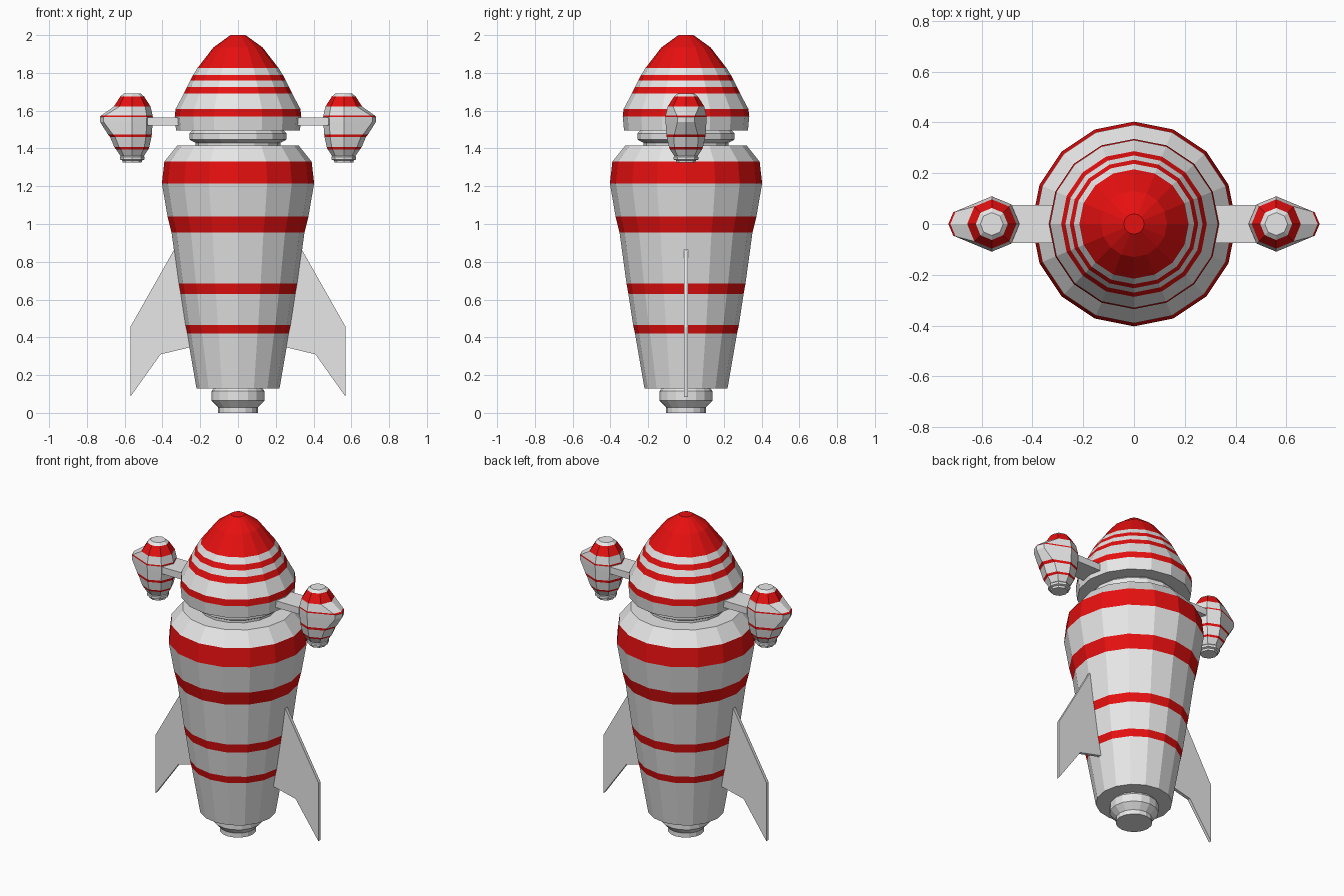
import bpy, bmesh, math

if "Cube" in bpy.data.objects:
    bpy.data.objects.remove(bpy.data.objects["Cube"], do_unlink=True)


def make_material(name, colour):
    mat = bpy.data.materials.new(name)
    mat.use_nodes = True
    mat.diffuse_color = colour
    mat.node_tree.nodes["Principled BSDF"].inputs["Base Color"].default_value = colour
    return mat


GREY, RED = 0, 1
MATERIALS = [make_material("light_grey", (0.8, 0.8, 0.8, 1)),
             make_material("red", (0.8, 0.005, 0.005, 1))]


def finish(name, bm):
    bmesh.ops.recalc_face_normals(bm, faces=bm.faces)
    mesh = bpy.data.meshes.new(name)
    bm.to_mesh(mesh)
    bm.free()
    for mat in MATERIALS:
        mesh.materials.append(mat)
    obj = bpy.data.objects.new(name, mesh)
    bpy.context.collection.objects.link(obj)
    return obj


def lathe(name, rings, sides, centre_x=0, facing=1):
    """Rings are (z, radius, colour of the band above, optional outward bulge)."""
    bm = bmesh.new()
    loops = []
    for z, r, _, *bulge in rings:
        extra = bulge[0] if bulge else 0
        loop = []
        for i in range(sides):
            a = math.tau * i / sides
            x, y = r * math.cos(a), r * math.sin(a)
            # Draw the three outer corners out into a narrow nose
            if i == 0:
                x += extra
            elif i in (1, sides - 1):
                x += extra * 1.2
                y -= math.copysign(extra * 0.5, y)
            loop.append(bm.verts.new((centre_x + facing * x, y, z)))
        loops.append(loop)
    for (low, high), ring in zip(zip(loops, loops[1:]), rings):
        for i in range(sides):
            j = (i + 1) % sides
            bm.faces.new((low[i], low[j], high[j], high[i])).material_index = ring[2]
    bm.faces.new(loops[0][::-1]).material_index = rings[0][2]
    bm.faces.new(loops[-1]).material_index = rings[-1][2]
    return finish(name, bm)


def slab(name, outline, thickness, facing):
    """Extrude an x-z outline evenly about y = 0."""
    bm = bmesh.new()
    verts = [bm.verts.new((facing * x, -thickness / 2, z)) for x, z in outline]
    face = bm.faces.new(verts)
    new = bmesh.ops.extrude_face_region(bm, geom=[face])["geom"]
    moved = [v for v in new if isinstance(v, bmesh.types.BMVert)]
    bmesh.ops.translate(bm, verts=moved, vec=(0, thickness, 0))
    return finish(name, bm)


# Hull, nose, neck and main nozzle
lathe("hull", [
    (0.13, 0.22, GREY), (0.42, 0.27, RED), (0.465, 0.28, GREY),
    (0.63, 0.305, RED), (0.685, 0.315, GREY), (0.955, 0.352, RED),
    (1.04, 0.373, GREY), (1.215, 0.403, RED), (1.33, 0.39, GREY),
    (1.415, 0.322, GREY)], 16)
lathe("nose", [
    (1.495, 0.328, GREY), (1.57, 0.335, RED), (1.61, 0.33, GREY),
    (1.69, 0.287, RED), (1.725, 0.27, GREY), (1.76, 0.253, RED),
    (1.79, 0.237, GREY), (1.825, 0.215, RED), (1.935, 0.13, RED),
    (2.0, 0.04, RED)], 16)
lathe("neck", [
    (1.41, 0.225, GREY), (1.43, 0.225, GREY), (1.447, 0.257, GREY),
    (1.48, 0.257, GREY), (1.497, 0.24, GREY)], 16)
lathe("main_nozzle", [
    (0, 0.105, GREY), (0.028, 0.105, GREY), (0.065, 0.14, GREY),
    (0.115, 0.14, GREY), (0.135, 0.125, GREY)], 16)

POD = [
    (1.36, 0.062, GREY, 0), (1.395, 0.085, RED, 0), (1.407, 0.09, GREY, 0.005),
    (1.46, 0.102, RED, 0.015), (1.475, 0.104, GREY, 0.025),
    (1.54, 0.108, GREY, 0.062), (1.567, 0.109, RED, 0.062),
    (1.575, 0.108, GREY, 0.055), (1.622, 0.097, RED, 0),
    (1.675, 0.063, GREY, 0), (1.69, 0.045, GREY, 0)]
POD_NOZZLE = [(1.325, 0.05, GREY), (1.337, 0.052, GREY), (1.341, 0.065, GREY),
              (1.355, 0.065, GREY), (1.362, 0.058, GREY)]
FIN = [(0.25, 0.86), (0.335, 0.87), (0.57, 0.455), (0.57, 0.085),
       (0.41, 0.31), (0.2, 0.36)]
ARM = [(0.27, 1.522), (0.48, 1.522), (0.48, 1.565), (0.27, 1.565)]

# Side pods, arms and fins
for side, s in (("left", 1), ("right", -1)):
    lathe(side + "_pod", POD, 8, s * 0.56, s)
    lathe(side + "_pod_nozzle", POD_NOZZLE, 8, s * 0.56, s)
    slab(side + "_arm", ARM, 0.15, s)
    slab(side + "_fin", FIN, 0.02, s)
